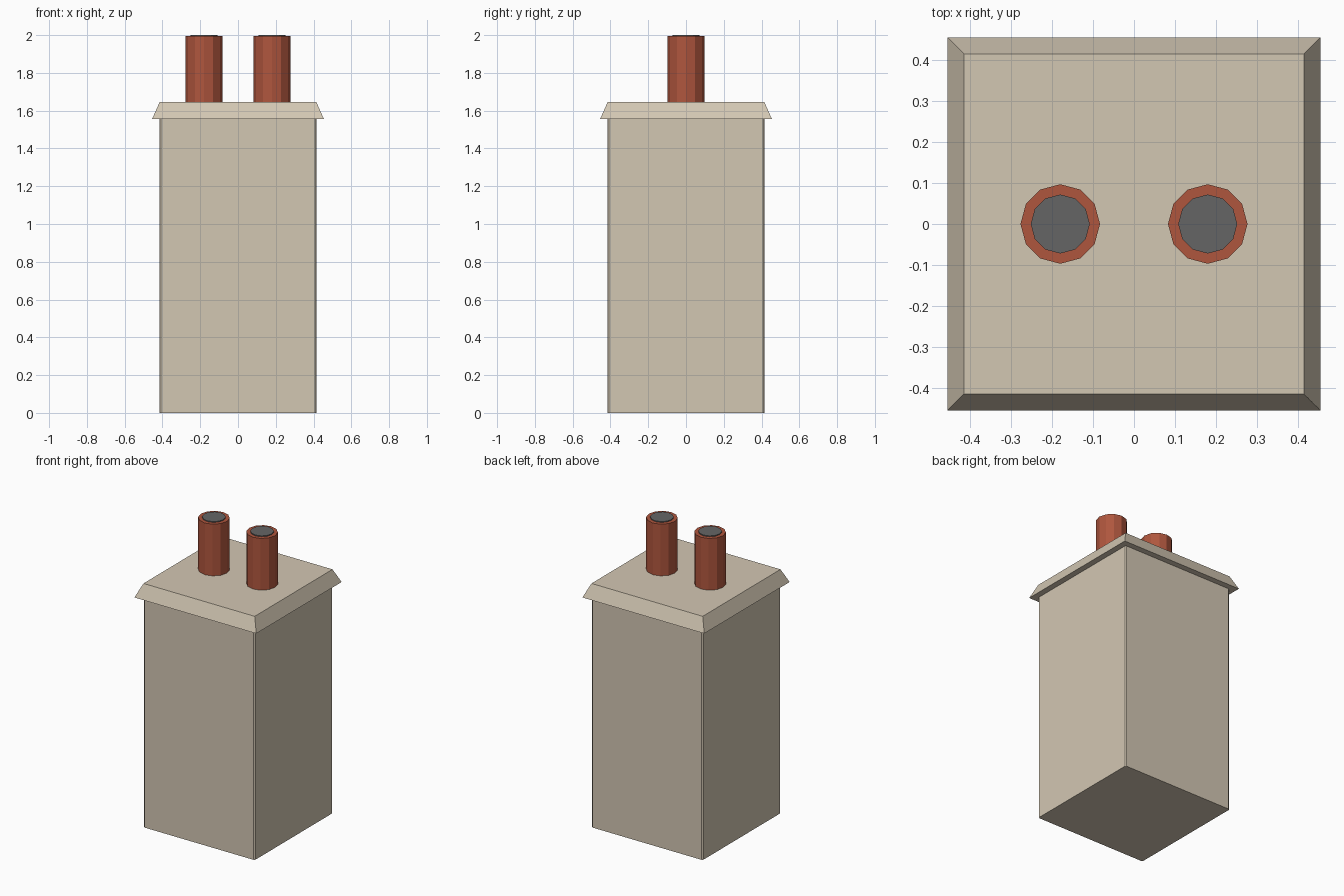
import bpy, bmesh

cube = bpy.data.objects.get("Cube")
if cube:
    bpy.data.objects.remove(cube, do_unlink=True)


def material(name, colour):
    mat = bpy.data.materials.new(name)
    mat.use_nodes = True
    mat.diffuse_color = (*colour, 1)
    mat.node_tree.nodes["Principled BSDF"].inputs["Base Color"].default_value = (*colour, 1)
    return mat


stone = material("sandstone", (0.65, 0.57, 0.45))
clay = material("terracotta", (0.43, 0.093, 0.048))
soot = material("soot grey", (0.13, 0.13, 0.13))


def add_object(name, bm, mat):
    mesh = bpy.data.meshes.new(name)
    bmesh.ops.recalc_face_normals(bm, faces=bm.faces)
    bm.to_mesh(mesh)
    bm.free()
    mesh.materials.append(mat)
    obj = bpy.data.objects.new(name, mesh)
    bpy.context.collection.objects.link(obj)
    return obj


def block(name, bottom, top, z0, z1, mat, chamfer=0):
    """Square block with its own half width at the bottom and top."""
    bm = bmesh.new()
    bmesh.ops.create_cube(bm, size=2)
    for v in bm.verts:
        half, z = (top, z1) if v.co.z > 0 else (bottom, z0)
        v.co = (v.co.x * half, v.co.y * half, z)
    if chamfer:
        uprights = [e for e in bm.edges
                    if abs(e.verts[0].co.z - e.verts[1].co.z) > 0.01]
        bmesh.ops.bevel(bm, geom=uprights, offset=chamfer, segments=1, affect='EDGES')
    return add_object(name, bm, mat)


def cylinder(name, x, radius, z0, z1, mat):
    """Twelve-sided flat-shaded cylinder."""
    bm = bmesh.new()
    bmesh.ops.create_cone(bm, cap_ends=True, segments=12, radius1=radius,
                          radius2=radius, depth=z1 - z0)
    bmesh.ops.translate(bm, verts=bm.verts, vec=(x, 0, (z0 + z1) / 2))
    return add_object(name, bm, mat)


# Stack and flared cap
block("chimney_stack", 0.415, 0.415, 0, 1.56, stone, chamfer=0.008)
block("chimney_cap", 0.455, 0.415, 1.555, 1.645, stone)

# Pair of pots with dark flue openings
for side, x in (("left", 0.18), ("right", -0.18)):
    cylinder(side + "_pot", x, 0.097, 1.64, 1.994, clay)
    cylinder(side + "_flue", x, 0.072, 1.992, 2.0, soot)
